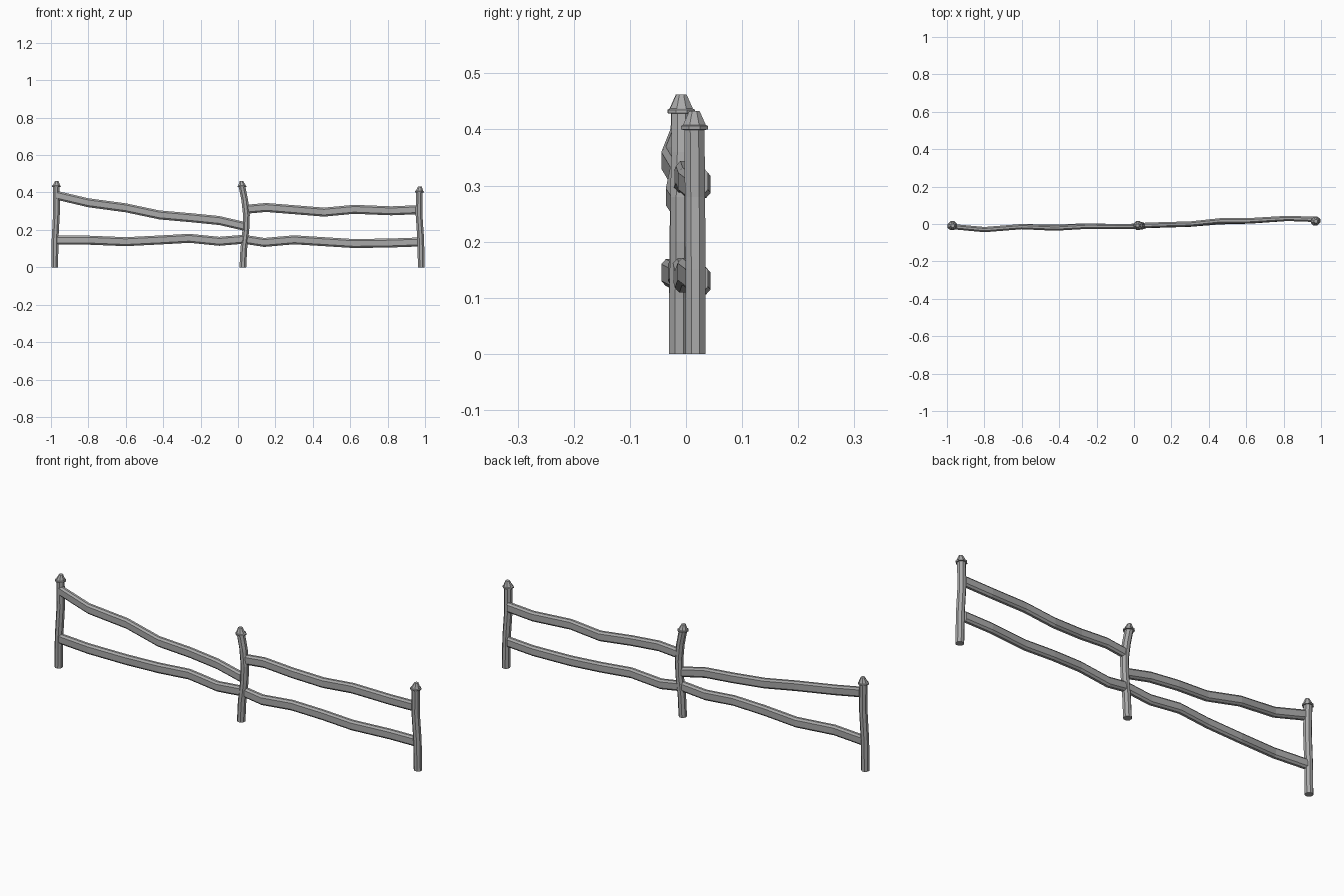
import bpy, bmesh, math
from mathutils import Vector

cube = bpy.data.objects.get("Cube")
if cube:
    bpy.data.objects.remove(cube, do_unlink=True)

wood = bpy.data.materials.new("weathered_grey")
wood.use_nodes = True
grey = (0.4, 0.4, 0.4, 1)
wood.diffuse_color = grey
wood.node_tree.nodes["Principled BSDF"].inputs["Base Color"].default_value = grey


def loft(name, rings):
    """Skin a row of point rings and cap both ends."""
    bm = bmesh.new()
    loops = [[bm.verts.new(p) for p in ring] for ring in rings]
    n = len(loops[0])
    for a, b in zip(loops, loops[1:]):
        for i in range(n):
            j = (i + 1) % n
            bm.faces.new((a[i], a[j], b[j], b[i]))
    bm.faces.new(loops[0][::-1])
    bm.faces.new(loops[-1])
    bmesh.ops.recalc_face_normals(bm, faces=bm.faces)
    mesh = bpy.data.meshes.new(name)
    bm.to_mesh(mesh)
    bm.free()
    mesh.materials.append(wood)
    obj = bpy.data.objects.new(name, mesh)
    bpy.context.collection.objects.link(obj)


def circle(x, y, z, r, sides=8):
    turn = math.tau / sides
    return [Vector((x + r * math.cos((i + 0.5) * turn),
                    y + r * math.sin((i + 0.5) * turn), z)) for i in range(sides)]


def post(name, path, tip_shift):
    """Crooked post with a thin collar and a blunt cone on top."""
    rings = [circle(x, y, z, 0.0195) for x, y, z in path]
    x, y, z = path[-1]
    for r, up in ((0.026, 0.001), (0.026, 0.007), (0.022, 0.009), (0.010, 0.034)):
        rings.append(circle(x + tip_shift * up, y, z + up, r))
    loft(name, rings)


def rail(name, path):
    """Wavy plank with chamfered long edges."""
    w, h, cw, ch = 0.014, 0.024, 0.006, 0.015
    section = [(-w, -ch), (-cw, -h), (cw, -h), (w, -ch),
               (w, ch), (cw, h), (-cw, h), (-w, ch)]
    loft(name, [[Vector((x, y + a, z + b)) for a, b in section] for x, y, z in path])


# Posts
post("right_post", [(-0.98, -0.012, 0), (-0.978, -0.012, 0.15),
                    (-0.97, -0.01, 0.3), (-0.972, -0.009, 0.428)], 0.1)
post("middle_post", [(0.026, -0.012, 0), (0.031, -0.012, 0.1), (0.042, -0.01, 0.2),
                     (0.045, -0.01, 0.28), (0.036, -0.008, 0.36), (0.022, -0.008, 0.428)], -0.1)
post("left_post", [(0.98, 0.017, 0), (0.977, 0.017, 0.15),
                   (0.968, 0.016, 0.28), (0.969, 0.015, 0.399)], 0.1)

# Rails
rail("right_upper_rail", [(-0.97, -0.014, 0.385), (-0.8, -0.03, 0.345), (-0.6, -0.014, 0.318),
                          (-0.42, -0.022, 0.28), (-0.25, -0.012, 0.265),
                          (-0.1, -0.014, 0.25), (0.03, -0.014, 0.22)])
rail("right_lower_rail", [(-0.97, -0.014, 0.145), (-0.8, -0.03, 0.145), (-0.6, -0.014, 0.137),
                          (-0.42, -0.018, 0.146), (-0.26, -0.01, 0.155),
                          (-0.1, -0.014, 0.139), (0.03, -0.012, 0.15)])
rail("left_upper_rail", [(0.04, -0.008, 0.31), (0.15, -0.004, 0.32), (0.3, 0, 0.308),
                         (0.46, 0.017, 0.295), (0.62, 0.018, 0.31),
                         (0.82, 0.03, 0.302), (0.96, 0.025, 0.308)])
rail("left_lower_rail", [(0.03, -0.01, 0.15), (0.14, -0.006, 0.133), (0.3, -0.001, 0.147),
                         (0.46, 0.012, 0.137), (0.62, 0.016, 0.127),
                         (0.82, 0.03, 0.13), (0.96, 0.025, 0.135)])
